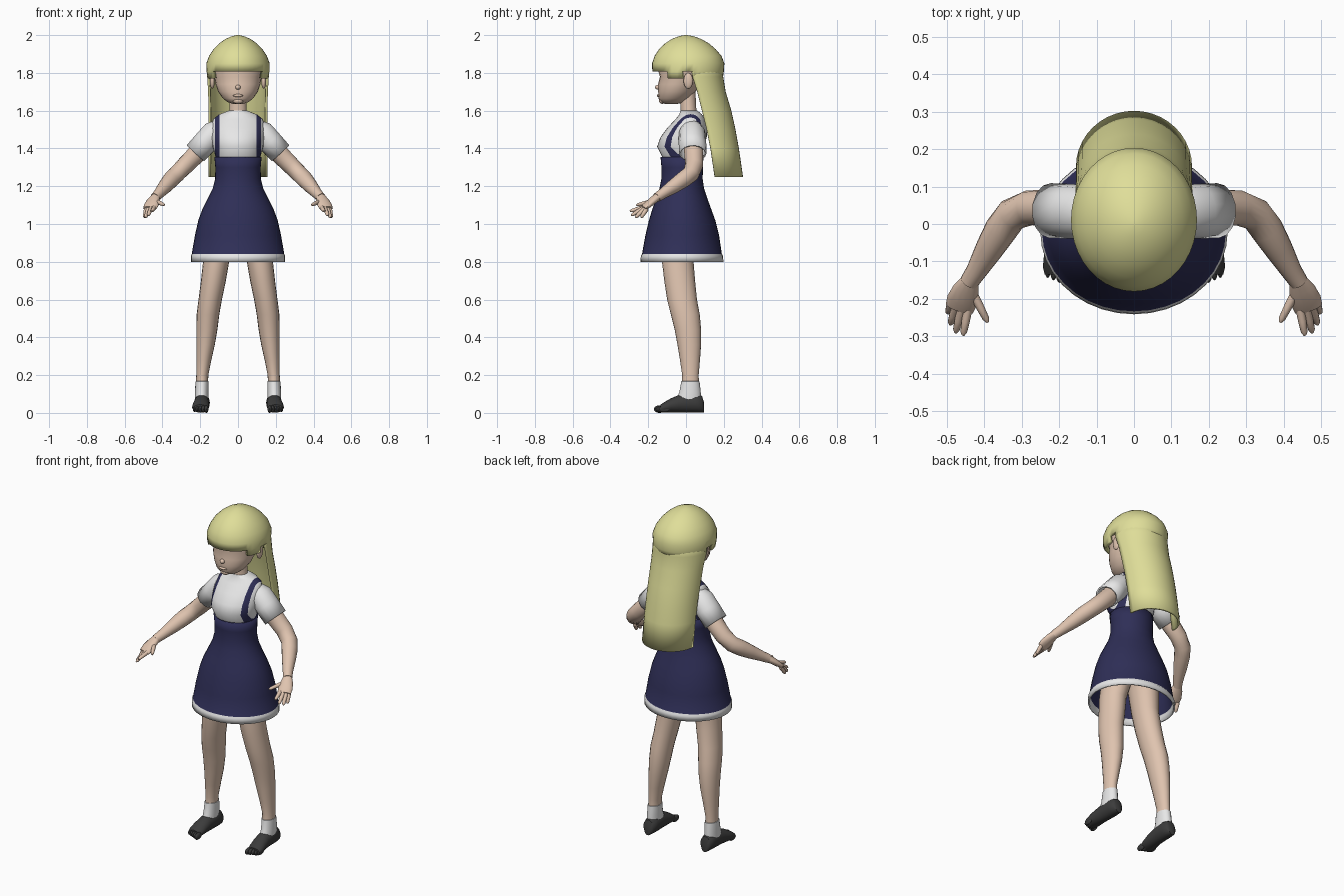
import bpy, bmesh, math
from mathutils import Vector, Matrix


def material(name, r, g, b):
    m = bpy.data.materials.new(name)
    m.diffuse_color = (r, g, b, 1)
    return m


SKIN = material("skin", 0.74, 0.55, 0.43)
HAIR = material("blonde_hair", 0.74, 0.73, 0.32)
NAVY = material("navy_cloth", 0.028, 0.028, 0.095)
WHITE = material("white_cloth", 0.8, 0.8, 0.8)
BLACK = material("black_shoe", 0.045, 0.045, 0.045)


def finish(name, bm, mats, rule=None, thick=0, angle=50):
    bmesh.ops.recalc_face_normals(bm, faces=bm.faces)
    if rule:
        for f in bm.faces:
            f.material_index = rule(f.calc_center_median())
    me = bpy.data.meshes.new(name)
    bm.to_mesh(me)
    bm.free()
    for m in mats:
        me.materials.append(m)
    me.shade_smooth()
    me.set_sharp_from_angle(angle=math.radians(angle))
    ob = bpy.data.objects.new(name, me)
    bpy.context.collection.objects.link(ob)
    if thick:
        mod = ob.modifiers.new("thickness", 'SOLIDIFY')
        mod.thickness = thick
        mod.offset = -1
    return ob


def loft(rings, n=24, caps=(True, True), arc=2 * math.pi):
    """Skin a row of elliptical rings given as (centre, u radius vector, v radius vector)."""
    bm = bmesh.new()
    closed = arc > 6
    count = n if closed else n + 1
    rows = [[bm.verts.new(Vector(c) + Vector(u) * math.cos(arc * i / n) + Vector(v) * math.sin(arc * i / n))
             for i in range(count)] for c, u, v in rings]
    for a, b in zip(rows, rows[1:]):
        for i in range(n):
            j = (i + 1) % count
            bm.faces.new((a[i], a[j], b[j], b[i]))
    for row, cap in zip((rows[0], rows[-1]), caps):
        if cap and closed:
            bm.faces.new(row)
    return bm


def level(z, rx, front, back, cx=0):
    """Horizontal ring."""
    return (cx, (front + back) / 2, z), (rx, 0, 0), (0, (back - front) / 2, 0)


def tube(pts):
    """Rings square to a path of (x, y, z, width radius, depth radius)."""
    rings = []
    for i, p in enumerate(pts):
        a, b = pts[max(i - 1, 0)], pts[min(i + 1, len(pts) - 1)]
        d = (Vector(b[:3]) - Vector(a[:3])).normalized()
        u = d.cross(Vector((0, 0, 1))).normalized()
        rings.append((p[:3], u * p[3], u.cross(d) * p[-1]))
    return rings


def ellipsoid(name, c, r, mat):
    bm = bmesh.new()
    bmesh.ops.create_uvsphere(bm, u_segments=16, v_segments=10, radius=1,
                              matrix=Matrix.Translation(c) @ Matrix.Diagonal((*r, 1)))
    finish(name, bm, [mat])


# Head, neck and face
finish("head", loft([level(*r) for r in [
    (1.635, .025, -.11, -.05), (1.645, .055, -.132, -.01), (1.665, .08, -.146, .02),
    (1.70, .105, -.147, .05), (1.74, .118, -.148, .08), (1.78, .126, -.138, .11),
    (1.82, .138, -.15, .14), (1.90, .12, -.13, .14), (1.96, .06, -.07, .08)]]), [SKIN])
finish("neck", loft([level(*r) for r in [
    (1.54, .06, -.03, .07), (1.60, .046, -.028, .055), (1.70, .044, -.035, .05)]]), [SKIN])
ellipsoid("nose", (0, -.148, 1.724), (.014, .016, .013), SKIN)
ellipsoid("lips", (0, -.143, 1.68), (.026, .012, .008), SKIN)
ellipsoid("chin", (0, -.125, 1.652), (.028, .018, .016), SKIN)

# Hair cap: fringe cut straight at the front, sidelocks in front of the ears
bm = loft([level(*r) for r in [
    (1.77, .163, -.172, .195), (1.807, .168, -.178, .20), (1.85, .168, -.18, .203), (1.89, .153, -.166, .188),
    (1.925, .13, -.143, .158), (1.955, .101, -.112, .123), (1.98, .066, -.074, .08), (1.995, .03, -.034, .036),
    (2.0, .006, -.007, .007)]], n=40, caps=(False, True))
low = [f for f in bm.faces for c in [f.calc_center_median()]
       if c.z < 1.80 and (c.y < -.1 or -.015 < c.y < .04)]
bmesh.ops.delete(bm, geom=low, context='FACES')
finish("hair_cap", bm, [HAIR], thick=.02)

# Long back hair, a curved sheet
rings = []
for z, w, front, back in [(1.86, .16, .02, .198), (1.78, .163, .035, .197), (1.70, .158, .06, .21),
                          (1.60, .156, .085, .24), (1.50, .155, .11, .262), (1.40, .155, .13, .28),
                          (1.25, .155, .152, .302)]:
    rings.append(((0, front, z), (w, 0, 0), (0, back - front, 0)))
finish("back_hair", loft(rings, n=20, arc=math.pi), [HAIR], thick=.012)

# Shirt body, with the straps cut in
bm = loft([level(*r) for r in [
    (1.28, .108, -.11, .075), (1.36, .12, -.128, .085), (1.41, .134, -.153, .095), (1.46, .14, -.135, .11),
    (1.51, .142, -.098, .112), (1.555, .132, -.055, .10), (1.58, .10, -.035, .085), (1.60, .05, -.03, .06)]], n=32)
for x in (-.121, -.097, .097, .121):
    bmesh.ops.bisect_plane(bm, geom=bm.verts[:] + bm.edges[:] + bm.faces[:],
                           plane_co=(x, 0, 0), plane_no=(1, 0, 0))
finish("shirt_with_straps", bm, [WHITE, NAVY], lambda c: int(.097 < abs(c.x) < .121))

# Pinafore dress, open below, with a white hem
finish("dress", loft([level(*r) for r in [
    (1.355, .125, -.135, .092), (1.30, .12, -.13, .09), (1.24, .121, -.13, .088), (1.19, .133, -.14, .095),
    (1.13, .163, -.16, .115), (1.08, .188, -.178, .133), (1.02, .21, -.196, .155), (.94, .228, -.215, .175),
    (.84, .245, -.233, .19), (.832, .25, -.239, .196), (.80, .25, -.241, .198)]], n=36, caps=(False, False)),
    [NAVY, WHITE], lambda c: int(c.z < .838), thick=.009)

for s, side in ((-1, "left"), (1, "right")):
    ellipsoid(side + "_ear", (s * .136, .012, 1.758), (.013, .025, .042), SKIN)

    # Short sleeve and arm
    finish(side + "_sleeve", loft(tube([
        (s * .09, .03, 1.515, .05, .045), (s * .125, .032, 1.485, .07, .066), (s * .17, .034, 1.435, .073, .066),
        (s * .225, .036, 1.375, .073, .064)]), n=14, caps=(True, False)), [WHITE], thick=.008)
    finish(side + "_arm", loft(tube([
        (s * .16, .035, 1.44, .05), (s * .23, .042, 1.36, .05), (s * .28, .043, 1.31, .047),
        (s * .325, .025, 1.265, .045), (s * .355, -.015, 1.235, .044), (s * .385, -.065, 1.20, .038),
        (s * .42, -.125, 1.16, .028), (s * .44, -.155, 1.14, .025)]), n=18), [SKIN])
    # Hand: palm, four fingers and thumb
    finish(side + "_palm", loft(tube([
        (s * .437, -.15, 1.143, .024, .022), (s * .448, -.175, 1.125, .035, .02),
        (s * .459, -.205, 1.10, .041, .018), (s * .466, -.226, 1.083, .038, .013)]), n=14), [SKIN])
    fingers = [((.442, -.222, 1.09), (.456, -.297, 1.068)), ((.459, -.224, 1.085), (.476, -.29, 1.045)),
               ((.474, -.22, 1.08), (.49, -.268, 1.034)), ((.486, -.208, 1.08), (.496, -.238, 1.034)),
               ((.432, -.18, 1.12), (.39, -.262, 1.10))]
    for k, (a, b) in enumerate(fingers):
        pts = []
        for t, r in ((0, .012), (.5, .011), (.88, .009), (1, .004)):
            p = Vector(a).lerp(Vector(b), t)
            pts.append((s * p.x, p.y, p.z, r))
        finish(f"{side}_{'thumb' if k == 4 else 'finger_%d' % (k + 1)}", loft(tube(pts), n=10), [SKIN])

    # Leg, with an ankle sock coloured by height
    finish(side + "_leg", loft([level(z, r, f, b, s * x) for z, x, r, f, b in [
        (1.02, .078, .078, -.10, .07), (.92, .095, .079, -.125, .06), (.80, .116, .069, -.127, .04),
        (.70, .13, .066, -.115, .048), (.60, .147, .062, -.10, .058), (.52, .159, .06, -.08, .073),
        (.44, .165, .056, -.06, .08), (.36, .172, .049, -.045, .08), (.28, .181, .04, -.032, .074),
        (.20, .189, .032, -.02, .067), (.168, .19, .032, -.022, .068), (.167, .19, .035, -.025, .072),
        (.11, .192, .036, -.035, .078), (.05, .192, .036, -.06, .08)]], n=20),
        [SKIN, WHITE], lambda c: int(c.z < .168))

    # Shoe with toe bumps
    finish(side + "_shoe", loft([((s * x, y, h / 2 + .002), (w, 0, 0), (0, 0, h / 2)) for x, y, w, h in [
        (.19, .096, .02, .05), (.19, .085, .034, .088), (.19, .05, .041, .102), (.191, .0, .041, .10),
        (.193, -.04, .041, .092), (.196, -.08, .044, .075), (.199, -.115, .044, .055), (.20, -.135, .038, .042)]],
        n=20), [BLACK])
    for k in range(5):
        ellipsoid(f"{side}_shoe_toe_{k + 1}", (s * (.168 + .0155 * k), -.14 + .0065 * k, .02),
                  (.0115 - .0007 * k, .03, .02 - .001 * k), BLACK)
